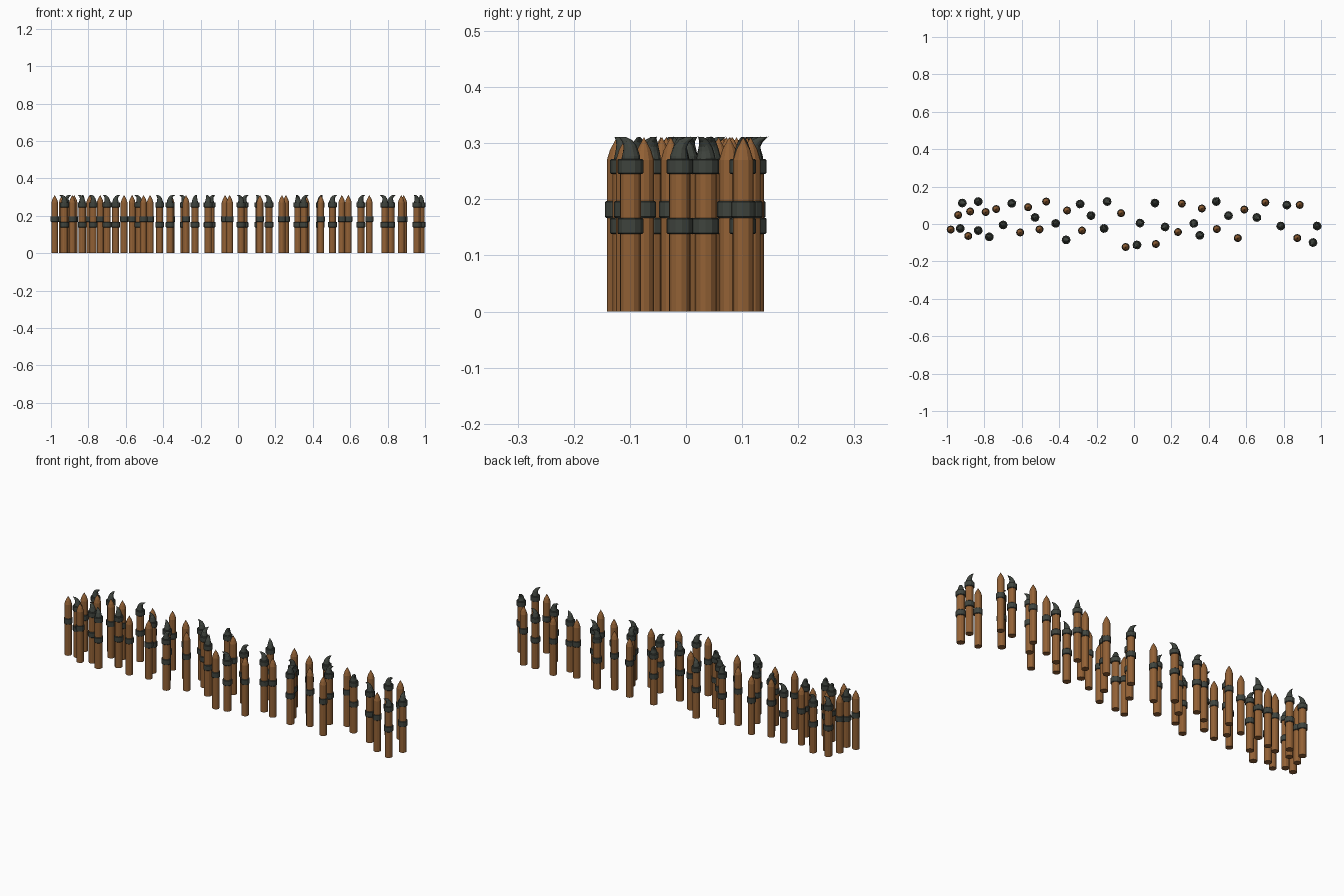
import bpy, math
from math import cos, sin, pi

if "Cube" in bpy.data.objects:
    bpy.data.objects.remove(bpy.data.objects["Cube"])

SIDES = 12

def material(name, rgb):
    m = bpy.data.materials.new(name)
    m.diffuse_color = (*rgb, 1)
    m.use_nodes = True
    m.node_tree.nodes["Principled BSDF"].inputs["Base Color"].default_value = m.diffuse_color
    return m

wood = material("wood", (0.29, 0.12, 0.036))
iron = material("iron", (0.05, 0.058, 0.048))

def rings_mesh(name, rings, mat, tip=None):
    """Loft rings (offset, z, radius, tilt) into a closed solid, optionally ending in a point."""
    verts, faces = [], []
    for off, z, r, tilt in rings:
        for i in range(SIDES):
            a = 2 * pi * i / SIDES
            c = r * cos(a)
            verts.append((off + c * cos(tilt), r * sin(a), z - c * sin(tilt)))
    for k in range(len(rings) - 1):
        for i in range(SIDES):
            j = (i + 1) % SIDES
            a, b = k * SIDES, (k + 1) * SIDES
            faces.append((a + i, a + j, b + j, b + i))
    faces.append(tuple(reversed(range(SIDES))))
    last = (len(rings) - 1) * SIDES
    if tip:
        verts.append(tip)
        for i in range(SIDES):
            faces.append((last + i, last + (i + 1) % SIDES, len(verts) - 1))
    else:
        faces.append(tuple(range(last, last + SIDES)))
    me = bpy.data.meshes.new(name)
    me.from_pydata(verts, [], faces)
    me.materials.append(mat)
    return me

def band_mesh(name, r, z0, z1):
    # iron collar with a small chamfer
    c = 0.002
    return rings_mesh(name, [(0, z0, r - c, 0), (0, z0 + c, r, 0),
                             (0, z1 - c, r, 0), (0, z1, r - c, 0)], iron)

# plain stake: sharpened post with one collar
sharp_post = rings_mesh("sharp_post", [(0, 0, 0.018, 0), (0, 0.27, 0.018, 0),
                        (0, 0.288, 0.0125, 0)], wood, (0, 0, 0.311))
mid_band = band_mesh("middle_band", 0.0215, 0.167, 0.197)

# clawed stake: blunt post, two collars and a curved iron claw
blunt_post = rings_mesh("blunt_post", [(0, 0, 0.019, 0), (0, 0.26, 0.019, 0)], wood)
low_band = band_mesh("lower_band", 0.0235, 0.138, 0.167)
top_band = band_mesh("upper_band", 0.0235, 0.245, 0.272)
claw = rings_mesh("claw", [(0, 0.26, 0.018, 0), (-0.001, 0.276, 0.0165, 0.1),
                  (0.001, 0.290, 0.013, 0.4), (0.006, 0.300, 0.0095, 0.75),
                  (0.014, 0.3065, 0.0055, 1.1)], iron, (0.027, 0.3115, 0))
claw.vertices[-1].co = (0.027, 0, 0.3115)

plain = [(-.98, -.03), (-.94, .048), (-.876, .067), (-.886, -.064), (-.793, .064),
         (-.737, .08), (-.609, -.045), (-.566, .09), (-.505, -.029), (-.47, .12),
         (-.358, .072), (-.278, -.035), (-.069, .058), (-.045, -.123), (.117, -.107),
         (.235, -.043), (.256, .109), (.363, .083), (.443, -.027), (.555, -.075),
         (.59, .077), (.702, .115), (.886, .102), (.873, -.075)]
# x, y and the direction of the claw in degrees
clawed = [(-.918, .112, 0), (-.929, -.024, 180), (-.833, .12, 80), (-.833, -.035, 150),
          (-.774, -.069, 140), (-.7, -.005, 150), (-.654, .11, 20), (-.529, .035, 160),
          (-.419, .003, 140), (-.363, -.085, 5), (-.288, .107, 170), (-.23, .045, 70),
          (-.16, -.024, 110), (-.144, .12, -30), (.032, .005, 10), (.016, -.112, 215),
          (.112, .112, 130), (.166, -.016, 190), (.32, .003, 250), (.352, -.061, 15),
          (.44, .12, 60), (.505, .045, 0), (.657, .035, -30), (.785, -.011, 180),
          (.817, .101, 0), (.957, -.099, 230), (.979, -.011, 100)]

def place(mesh, x, y, deg=0):
    ob = bpy.data.objects.new(mesh.name, mesh)
    ob.location = (x, y, 0)
    ob.rotation_euler.z = math.radians(deg)
    bpy.context.collection.objects.link(ob)

for x, y in plain:
    for part in (sharp_post, mid_band):
        place(part, x, y)
for x, y, deg in clawed:
    for part in (blunt_post, low_band, top_band, claw):
        place(part, x, y, deg)
